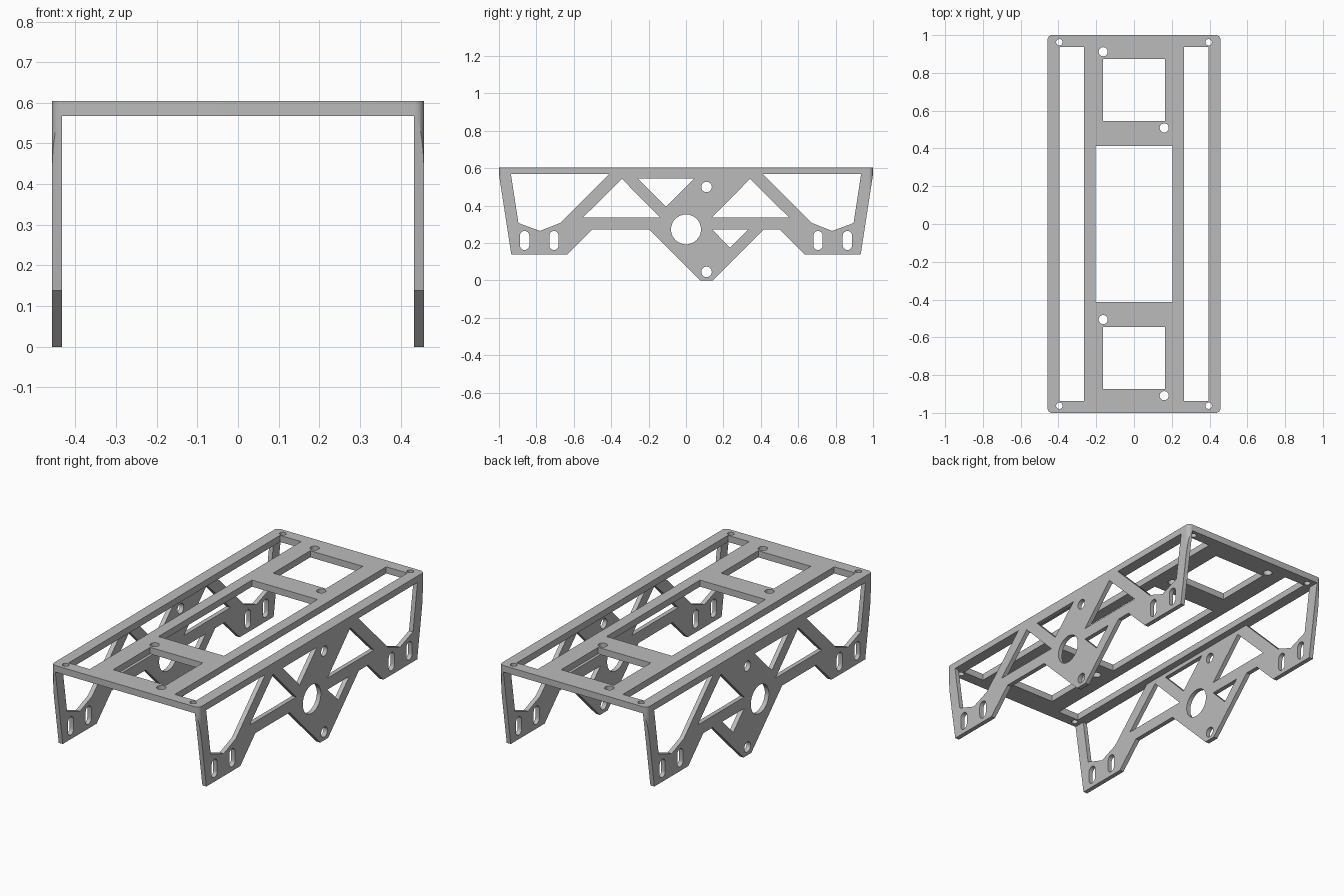
import bpy
import bmesh
from math import pi, cos, sin

cube = bpy.data.objects.get("Cube")
if cube:
    bpy.data.objects.remove(cube, do_unlink=True)

HALF_W, TOP, UNDER = 0.458, 0.605, 0.568
WALL_IN = 0.433


# ---- 2D outlines ----
def rect(x0, y0, x1, y1):
    return [(x0, y0), (x1, y0), (x1, y1), (x0, y1)]


def arc(cx, cy, r, a0, a1, n):
    return [(cx + r * cos(a0 + (a1 - a0) * i / n),
             cy + r * sin(a0 + (a1 - a0) * i / n)) for i in range(n + 1)]


def circle(cx, cy, r, n=32):
    return arc(cx, cy, r, 0, 2 * pi, n)[:-1]


def slot(cx, cy, r=0.025, h=0.026):
    return arc(cx, cy + h, r, 0, pi, 12) + arc(cx, cy - h, r, pi, 2 * pi, 12)


def rounded_rect(hx, hy, r):
    pts = []
    for i, (sx, sy) in enumerate([(1, 1), (-1, 1), (-1, -1), (1, -1)]):
        pts += arc(sx * (hx - r), sy * (hy - r), r, i * pi / 2, (i + 1) * pi / 2, 8)
    return pts


def flip(pts):
    return [(-a, b) for a, b in reversed(pts)]


# ---- solids ----
def prisms(name, outlines, lo, hi, axis="z"):
    """Extrude closed outlines between lo and hi along an axis."""
    bm = bmesh.new()
    for pts in outlines:
        ends = []
        for d in (lo, hi):
            ends.append([bm.verts.new((a, b, d) if axis == "z" else (d, a, b))
                         for a, b in pts])
        bottom, top = ends
        bm.faces.new(bottom[::-1])
        bm.faces.new(top)
        for i in range(len(pts)):
            j = (i + 1) % len(pts)
            bm.faces.new((bottom[i], bottom[j], top[j], top[i]))
    bmesh.ops.recalc_face_normals(bm, faces=bm.faces)
    mesh = bpy.data.meshes.new(name)
    bm.to_mesh(mesh)
    bm.free()
    ob = bpy.data.objects.new(name, mesh)
    bpy.context.collection.objects.link(ob)
    return ob


def cut(target, cutter, operation="DIFFERENCE"):
    cutter.hide_render = True
    mod = target.modifiers.new("cut", "BOOLEAN")
    mod.operation, mod.object, mod.solver = operation, cutter, "EXACT"
    bpy.context.view_layer.objects.active = target
    bpy.ops.object.modifier_apply(modifier=mod.name)
    bpy.data.objects.remove(cutter, do_unlink=True)


# Rounded block hollowed into a channel: top plate with two side walls
frame = prisms("chassis_frame", [rounded_rect(HALF_W, 1.0, 0.025)], 0, TOP)
cut(frame, prisms("channel", [rect(-WALL_IN, -1.2, WALL_IN, 1.2)], -0.2, UNDER))

# Side wall silhouette with sloped ends, feet and central bearing lobe
outline = [(-1.0154, 0.668), (-0.934, 0.139), (-0.634, 0.139), (-0.5, 0.273),
           (-0.198, 0.273), (0.075, 0), (0.144, 0), (0.417, 0.273),
           (0.5, 0.273), (0.634, 0.139), (0.934, 0.139), (1.0154, 0.668)]
cut(frame, prisms("side_outline", [outline], -0.6, 0.6, "x"), "INTERSECT")

# Truss openings, axle hole, bolt holes and foot slots through both walls
corner = [(-0.936, UNDER), (-0.896, 0.307), (-0.781, 0.265),
          (-0.674, 0.307), (-0.412, UNDER)]
truss = [(-0.551, 0.337), (-0.139, 0.337), (-0.342, 0.543)]
side_holes = [corner, flip(corner), truss, flip(truss),
              [(-0.257, 0.545), (-0.107, 0.393), (0.045, 0.545)],
              [(0.139, 0.273), (0.235, 0.176), (0.332, 0.273)],
              circle(0, 0.273, 0.08, 48),
              circle(0.11, 0.5, 0.028), circle(0.11, 0.046, 0.028)]
side_holes += [slot(s * y, 0.214) for s in (-1, 1) for y in (0.706, 0.863)]
cut(frame, prisms("side_holes", side_holes, -0.6, 0.6, "x"))

# Plate windows, long side slots and screw holes
plate_holes = [rect(-0.203, -0.414, 0.203, 0.414)]
for s in (-1, 1):
    long_slot = rect(0.264, -0.936, 0.395, 0.936)
    plate_holes.append(long_slot if s > 0 else flip(long_slot))
    mid = s * 0.709
    plate_holes.append(rect(-0.163, mid - 0.164, 0.163, mid + 0.164))
    plate_holes += [circle(-0.163, mid + 0.203, 0.024),
                    circle(0.16, mid - 0.2, 0.024)]
    plate_holes += [circle(x, s * 0.962, 0.017) for x in (-0.395, 0.395)]
# Screw holes that touch the window corners are cut separately
windows = [p for p in plate_holes if len(p) == 4]
screws = [p for p in plate_holes if len(p) > 4]
cut(frame, prisms("plate_windows", windows, 0.5, 0.7))
cut(frame, prisms("screw_holes", screws, 0.5, 0.7))

# Plain grey material
grey = bpy.data.materials.new("light_grey")
colour = (0.5, 0.5, 0.5, 1)
grey.diffuse_color = colour
grey.use_nodes = True
grey.node_tree.nodes["Principled BSDF"].inputs["Base Color"].default_value = colour
frame.data.materials.clear()
frame.data.materials.append(grey)

bpy.ops.object.select_all(action="DESELECT")
frame.select_set(True)
bpy.context.view_layer.objects.active = frame
bpy.ops.object.shade_smooth_by_angle(angle=pi / 6)
